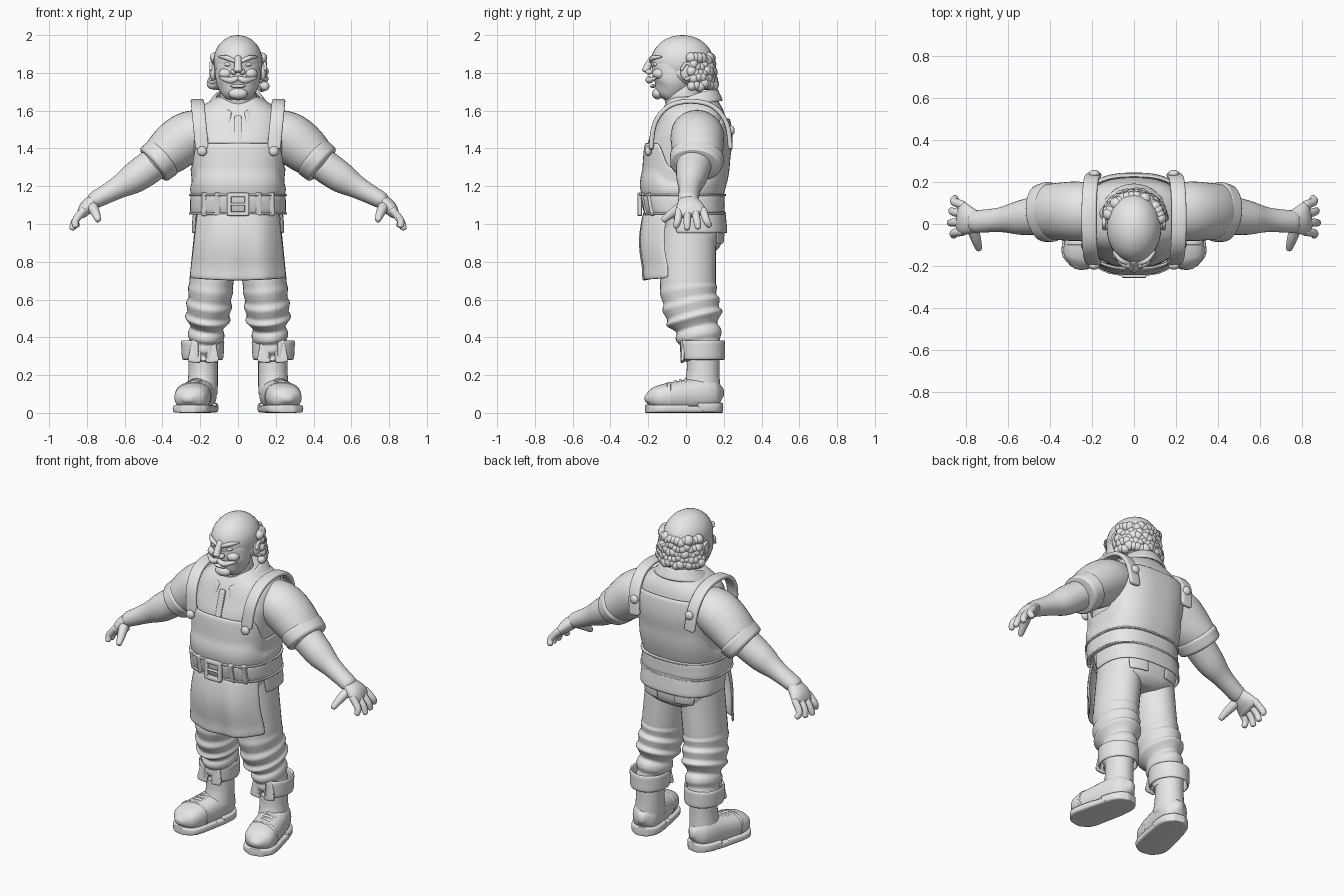
import bpy, bmesh, math, random
from math import sin, cos, pi, radians
from mathutils import Vector, Matrix

random.seed(4)
cube = bpy.data.objects.get("Cube")
if cube:
    bpy.data.objects.remove(cube, do_unlink=True)

grey = (.8, .8, .8, 1)
clay = bpy.data.materials.new("clay_grey")
clay.use_nodes = True
clay.diffuse_color = grey
clay.node_tree.nodes["Principled BSDF"].inputs["Base Color"].default_value = grey
ALONG_X, ALONG_Y, ALONG_Z = Matrix.Identity(3)


def finish(name, bm, subsurf=0, thickness=0):
    """Turn a bmesh into a smooth-shaded object with its modifiers."""
    bmesh.ops.recalc_face_normals(bm, faces=bm.faces)
    mesh = bpy.data.meshes.new(name)
    bm.to_mesh(mesh)
    bm.free()
    mesh.materials.append(clay)
    part = bpy.data.objects.new(name, mesh)
    bpy.context.collection.objects.link(part)
    bpy.ops.object.select_all(action='DESELECT')
    part.select_set(True)
    bpy.context.view_layer.objects.active = part
    bpy.ops.object.shade_smooth_by_angle(angle=radians(50))
    if thickness:
        solid = part.modifiers.new("thickness", 'SOLIDIFY')
        solid.thickness, solid.offset = thickness, 0
    if subsurf:
        smooth = part.modifiers.new("smooth", 'SUBSURF')
        smooth.levels = smooth.render_levels = subsurf


def oval(angle, power):
    """Point on a unit superellipse."""
    c, s = cos(angle), sin(angle)
    return math.copysign(abs(c) ** (2 / power), c), math.copysign(abs(s) ** (2 / power), s)


def ease(x):
    x = min(max(x, 0), 1)
    return x * x * (3 - 2 * x)


def spline(keys, steps=4):
    """Smooth curve through the keys, in any number of dimensions."""
    last = len(keys) - 1
    curve = []
    for i in range(last):
        around = zip(keys[max(i - 1, 0)], keys[i], keys[i + 1], keys[min(i + 2, last)])
        around = list(around)
        for k in range(steps):
            t = k / steps
            curve.append(tuple(b + t / 2 * (c - a + t * (2 * a - 5 * b + 4 * c - d + t * (3 * (b - c) + d - a)))
                               for a, b, c, d in around))
    return curve + [tuple(keys[last])]


def skin(name, rings):
    """Closed solid through a list of vertex rings."""
    bm = bmesh.new()
    loops = [[bm.verts.new(point) for point in ring] for ring in rings]
    count = len(loops[0])
    for low, high in zip(loops, loops[1:]):
        for i in range(count):
            j = (i + 1) % count
            bm.faces.new((low[i], low[j], high[j], high[i]))
    bm.faces.new(loops[0])
    bm.faces.new(loops[-1])
    finish(name, bm, subsurf=1)


def tube(name, keys, mirror=1, axis=ALONG_Y, power=2, sides=16, tip=.4):
    """Limb through (x, y, z, radius, optional radius along axis) keys with rounded tips."""
    keys = spline([key if len(key) > 4 else (*key, key[-1]) for key in keys])
    spots = [Vector(key[:3]) for key in keys]
    frames = []
    for i, (*_, across, along) in enumerate(keys):
        tangent = (spots[min(i + 1, len(spots) - 1)] - spots[max(i - 1, 0)]).normalized()
        frames.append((spots[i], tangent, across, along))

    def cap(frame, sign):
        spot, tangent, across, along = frame
        return spot + tangent * sign * tip * min(across, along), tangent, across * .6, along * .6

    rings = []
    for spot, tangent, across, along in [cap(frames[0], -1), *frames, cap(frames[-1], 1)]:
        side = (axis - tangent * axis.dot(tangent)).normalized()
        up = tangent.cross(side)
        outline = [oval(2 * pi * k / sides, power) for k in range(sides)]
        ring = [spot + up * c * across + side * s * along for c, s in outline]
        rings.append([(v.x * mirror, v.y, v.z) for v in ring])
    skin(name, rings)


def on_rows(rows, angle, z, offset=0, power=2.6):
    """Point on a body given by (z, half width, front y, back y) rows, pushed outwards."""
    z_row = min(max(z, rows[0][0]), rows[-1][0])
    low, high = next(pair for pair in zip(rows, rows[1:]) if z_row <= pair[1][0])
    mix = (z_row - low[0]) / (high[0] - low[0])
    _, width, front, back = (a + (b - a) * mix for a, b in zip(low, high))
    c, s = oval(angle, power)
    return c * (width + offset), (front + back) / 2 + s * ((back - front) / 2 + offset), z


def body(name, rows, sides=28):
    skin(name, [[on_rows(rows, 2 * pi * k / sides, row[0]) for k in range(sides)] for row in rows])


def sheet(name, shape, columns, rows, thickness, closed=False, mirror=1):
    """Thin cloth or leather given by a function of u and v."""
    bm = bmesh.new()
    count = columns if closed else columns + 1
    grid = [[bm.verts.new(shape(i / columns, j / rows)) for i in range(count)] for j in range(rows + 1)]
    for low, high in zip(grid, grid[1:]):
        for i in range(columns):
            j = (i + 1) % count
            bm.faces.new((low[i], low[j], high[j], high[i]))
    bmesh.ops.scale(bm, vec=(mirror, 1, 1), verts=bm.verts)
    finish(name, bm, subsurf=1, thickness=thickness)


def ball(name, place, size, mirror=1):
    x, y, z = place
    bm = bmesh.new()
    bmesh.ops.create_uvsphere(bm, u_segments=32, v_segments=20, radius=1,
                              matrix=Matrix.Translation((x * mirror, y, z)) @ Matrix.Diagonal((*size, 1)))
    finish(name, bm)


# Torso, seat, neck and head
torso = spline([(.94, .22, -.15, .18), (1.1, .22, -.2, .17), (1.2, .22, -.21, .18), (1.4, .24, -.2, .22),
                (1.5, .25, -.17, .22), (1.6, .22, -.13, .2), (1.68, .1, -.08, .15)])
body("shirt_torso", torso)
pelvis = spline([(.84, .1, -.07, .13), (.9, .21, -.12, .19), (1.08, .22, -.17, .19)])
body("trouser_seat", pelvis)
tube("neck", [(0, .03, 1.5, .1), (0, -.03, 1.72, .1)])
ball("cranium", (0, -.02, 1.86), (.13, .165, .14))
tube("face", [(0, -.07, 1.86, .12, .11), (0, -.07, 1.75, .12, .11), (0, -.1, 1.68, .08, .07)])

# Face
tube("nose", [(0, -.17, 1.88, .02), (0, -.2, 1.84, .02), (0, -.21, 1.81, .025)])
ball("chin", (0, -.15, 1.69), (.05, .03, .03))
ball("lower_lip", (0, -.175, 1.73), (.04, .015, .01))

# Curled hair around the back and sides
ball("hair_base", (0, .01, 1.8), (.13, .14, .08))
bm = bmesh.new()
for row in range(5):
    for i in range(17):
        angle = radians(12) + (i + row % 2 / 2) / 17 * radians(156)
        reach = .145 - .004 * row
        curl = Vector((reach * cos(angle), reach * sin(angle), 1.735 + row * .034 + random.uniform(-.01, .01)))
        bmesh.ops.create_uvsphere(bm, u_segments=12, v_segments=8, matrix=Matrix.Translation(curl),
                                  radius=random.uniform(.024, .032))
finish("curly_hair", bm)


# Shirt collar with pointed front wings
def collar(u, v):
    angle = radians(-74 + 328 * u)
    front = (1 - sin(angle)) / 2
    z = 1.715 - .065 * v - .12 * front ** 1.5 - .045 * v * ease(5 * front - 4)
    return (.115 + .055 * v) * cos(angle), .01 + (.15 + .03 * v) * sin(angle), z


sheet("shirt_collar", collar, 32, 4, .016)
tube("shirt_placket", [(0, -.15, 1.57, .01, .02), (0, -.2, 1.4, .01, .02)], axis=ALONG_X, power=5)


# Apron bib running round to a back panel, with arm openings
def bib(u, v):
    angle = 2 * pi * u
    depth = oval(angle, 2.6)[1]
    top = 1.3 + .13 * ease((-depth - .35) / .4) + .26 * ease((depth - .3) / .5)
    bulge = .016 + .012 * sin(pi * min(v * 2, 1))
    return on_rows(torso, angle, 1.14 + (top - 1.14) * v, bulge)


# Apron skirt with soft folds
def skirt(u, v):
    x = 2 * u - 1
    belly = .02 * sin(pi * min(v * 1.2, 1))
    y = -.22 - belly + abs(x) ** 3.5 / 8 + .006 * v * sin(9 * x)
    return x * (.215 + .04 * v), y, 1.06 - v * (.36 - x * x / 80)


def hip_flap(u, v):
    return on_rows(pelvis, radians(-20 + 220 * u), 1.07 - .12 * v, .012 + .008 * v)


sheet("apron_bib", bib, 72, 10, .014, closed=True)
sheet("apron_skirt", skirt, 24, 10, .014)
sheet("apron_hip_flap", hip_flap, 30, 4, .012)


# Belt with raised rims, loops and buckle
def girdle(name, bottom, height, offset):
    sheet(name, lambda u, v: on_rows(torso, 2 * pi * u, bottom + height * v, offset), 56, 3, .02, closed=True)


girdle("belt", 1.05, .11, .024)
girdle("belt_lower_rim", 1.05, .012, .03)
girdle("belt_upper_rim", 1.148, .012, .03)
for degrees in (-130, -110, -70, -50):
    ends = [on_rows(torso, radians(degrees), z, .03) for z in (1.045, 1.165)]
    tube("belt_loop", [(*end, .012, .016) for end in ends], axis=ALONG_X, power=5, tip=.1)
for sign in (-1, 1):
    tube("buckle_side", [(.047 * sign, -.245, z, .012) for z in (1.045, 1.163)], power=4, tip=.1)
    tube("buckle_bar", [(x, -.245, 1.104 + .05 * sign, .012) for x in (-.05, .05)], power=4, tip=.1)
tube("buckle_prong", [(x, -.25, 1.104, .008) for x in (-.045, .05)], sides=8)


# Trouser leg bloused over the shin, with rolled folds
def leg_key(z):
    folds = .006 * sin(80 * z) * ease((.7 - z) * 10)
    radius = .12 - .025 * ease((.5 - z) * 25) - .015 * ease((.4 - z) * 10) + folds
    return .11 + (1 - z) / 10, .01 + .07 * ease((.7 - z) * 2.5), z, radius, radius * 1.27


# Boot outline from heel (t = 0) to toe (t = 1)
def foot(t):
    rounding = max(1 - abs(2 * t - 1) ** 5, .1) ** .5
    return .175 + .09 * t, .19 - .4 * t, .1 - .035 * t, (.085 + .015 * t) * rounding, rounding


def boot_key(t):
    x, y, height, width, rounding = foot(t)
    return x, y, height + .01, width, height * rounding


def sole(name, start, end, half, mirror):
    keys = []
    for i in range(7):
        x, y, _, width, _ = foot(start + (end - start) * i / 6)
        keys.append((x, y, half, width + .008, half))
    tube(name, keys, mirror, ALONG_Z, power=6, tip=.1)


def shin_strap(u, v):
    angle = radians(-78 + 336 * u)
    return .187 + (.103 + .006 * v) * cos(angle), .086 + .115 * sin(angle), .28 + .105 * v


def pocket(u, v):
    return on_rows(pelvis, radians(45 + 35 * u), .965 - .07 * v, .008)


for s, side in ((1, "left_"), (-1, "right_")):
    # Facial features
    ball(side + "nostril", (.023, -.195, 1.805), (.017, .02, .015), s)
    ball(side + "eye", (.05, -.16, 1.845), (.022, .016, .012), s)
    ball(side + "cheek", (.065, -.14, 1.795), (.038, .038, .03), s)
    tube(side + "brow", [(.015, -.185, 1.86, .01), (.06, -.175, 1.88, .014), (.1, -.13, 1.885, .005)], s, sides=10)
    tube(side + "moustache", [(0, -.195, 1.775, .012), (.04, -.195, 1.76, .019), (.1, -.155, 1.775, .004)], s, sides=10)
    ball(side + "ear", (.132, 0, 1.805), (.018, .03, .046), s)
    arc = [radians(-110 + 70 * i) for i in range(5)]
    tube(side + "ear_rim", [(.143, .006 + .03 * cos(a), 1.808 + .044 * sin(a), .01) for a in arc], s, ALONG_X, sides=8)

    # Apron strap arching over the shoulder, with buttons
    arch = [oval(pi * i / 8, 2.4) for i in range(9)]
    tube(side + "strap", [(.19 + .025 * up, .025 - .21 * out, 1.4 + .25 * up, .013, .036) for out, up in arch],
         s, ALONG_X, power=4)
    ball(side + "front_button", (.19, -.2, 1.385), (.026, .018, .026), s)
    ball(side + "back_button", (.19, .24, 1.495), (.026, .018, .026), s)

    # Sleeve, rolled cuff, forearm and hand
    tube(side + "sleeve", [(.1, .05, 1.5, .1, .12), (.25, .06, 1.47, .135, .145), (.36, .06, 1.39, .13, .14),
                           (.44, .06, 1.32, .1, .13)], s)
    tube(side + "sleeve_cuff", [(.39, .06, 1.36, .12, .15), (.45, .05, 1.31, .115, .14)], s, tip=.05)
    tube(side + "forearm", [(.4, .05, 1.35, .09, .1), (.54, .03, 1.25, .085), (.64, .02, 1.19, .06),
                            (.77, .01, 1.12, .045, .055)], s)
    tube(side + "palm", [(.74, .01, 1.14, .035, .045), (.8, .02, 1.09, .04, .075), (.83, .03, 1.05, .025, .085)], s)
    for k, finger in enumerate(("little", "ring", "middle", "index")):
        short = abs(k - 1.7)
        tube(side + finger + "_finger", [(.815, .09 - .042 * k, 1.075, .022), (.86, .107 - .05 * k, 1.02, .021),
                                         (.885 - .02 * short, .125 - .06 * k, .97 + .012 * short, .017)], s, sides=10)
    tube(side + "thumb", [(.775, -.01, 1.1, .03), (.755, -.07, 1.06, .025), (.74, -.12, 1.02, .016)], s, ALONG_X)

    # Trouser leg, back pocket and open shin strap with two flaps
    tube(side + "trouser_leg", [leg_key(1 - i / 40) for i in range(30)], s, tip=.1)
    sheet(side + "back_pocket", pocket, 6, 4, .01, mirror=s)
    sheet(side + "shin_strap", shin_strap, 32, 4, .014, mirror=s)
    for x, tilt in ((.135, .012), (.232, -.014)):
        tube(side + "strap_flap", [(x + tilt, -.01, .39, .01, .026), (x, -.02, .27, .01, .036)], s, ALONG_X, power=5)

    # Boot with shaft, toe cap, laces and sole
    tube(side + "boot_shaft", [(.185, .09, .32, .08, .09), (.185, .09, .2, .08, .09), (.19, .08, .1, .085, .11)], s)
    tube(side + "boot_foot", [boot_key(i / 12) for i in range(13)], s, ALONG_Z, power=2.4)
    x, y, z, width, height = boot_key(.7)
    tube(side + "toe_seam", [(x, y + d, z, width + .004, height + .004) for d in (.01, -.01)], s, ALONG_Z,
         power=2.4, tip=.05)
    for t in (.48, .55, .62):
        x, y, z, _, height = boot_key(t)
        tube(side + "lace", [(x + d, y, z + height - 8 * d * d, .009) for d in (-.045, 0, .045)], s, sides=8)
    sole(side + "boot_heel", 0, .36, .027, s)
    sole(side + "sole_arch", .3, .55, .02, s)
    sole(side + "boot_sole", .48, 1, .022, s)
